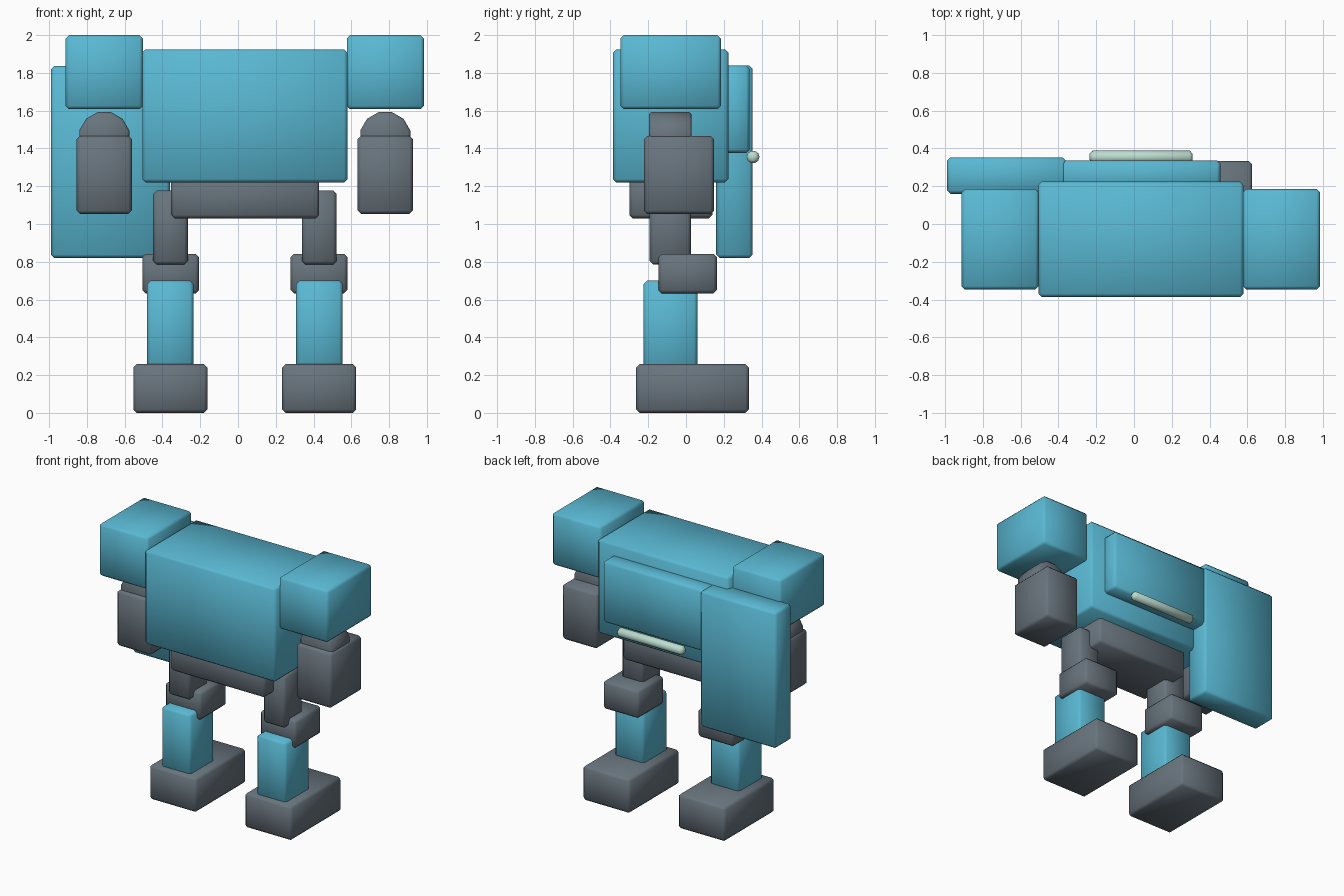
import bpy
import math

if "Cube" in bpy.data.objects:
    bpy.data.objects.remove(bpy.data.objects["Cube"])

CX = 0.036  # symmetry line of the body


def make_mat(name, rgb):
    m = bpy.data.materials.new(name)
    m.diffuse_color = (*rgb, 1)
    m.use_nodes = True
    m.node_tree.nodes["Principled BSDF"].inputs["Base Color"].default_value = m.diffuse_color
    return m


TEAL = make_mat("teal armour", (0.10, 0.48, 0.65))
GRAY = make_mat("slate gray", (0.14, 0.175, 0.205))
MINT = make_mat("pale mint", (0.50, 0.72, 0.62))


def finish(ob, name, mat, bevel):
    """Name, colour, chamfer and shade one part."""
    ob.name = name
    ob.data.materials.append(mat)
    b = ob.modifiers.new("chamfer", "BEVEL")
    b.width = bevel
    b.segments = 1
    b.limit_method = "ANGLE"
    b.angle_limit = math.radians(50)
    bpy.ops.object.modifier_apply(modifier=b.name)
    bpy.ops.object.shade_smooth_by_angle(angle=math.radians(50))


def box(name, mat, x, y, z, bevel=0.018):
    """Chamfered block from its x, y and z ranges."""
    spans = (x, y, z)
    bpy.ops.mesh.primitive_cube_add(size=1, location=[(a + b) / 2 for a, b in spans])
    ob = bpy.context.object
    ob.scale = [b - a for a, b in spans]
    bpy.ops.object.transform_apply(location=False, rotation=False, scale=True)
    finish(ob, name, mat, bevel)


def rod(name, mat, centre, radius, length, sides, rot, bevel):
    """Chamfered cylinder."""
    bpy.ops.mesh.primitive_cylinder_add(vertices=sides, radius=radius, depth=length,
                                        location=centre, rotation=rot)
    bpy.ops.object.transform_apply(location=False, rotation=True, scale=False)
    finish(bpy.context.object, name, mat, bevel)


# Body
box("torso", TEAL, (-0.507, 0.58), (-0.387, 0.224), (1.22, 1.925))
box("hip_block", GRAY, (-0.355, 0.43), (-0.30, 0.14), (1.03, 1.27))

# Back equipment
box("backpack", TEAL, (-0.385, 0.457), (0.18, 0.337), (1.377, 1.838))
box("side_shield", TEAL, (-0.99, -0.36), (0.16, 0.353), (0.82, 1.838))
rod("back_handle", MINT, (0.038, 0.355, 1.355), 0.034, 0.545, 10,
    (0, math.pi / 2, 0), 0.016)

# Mirrored limbs: part name, colour, distance from the centre line, y, z
LIMBS = [
    ("shoulder", TEAL, (0.54, 0.949), (-0.347, 0.185), (1.608, 2.0)),
    ("forearm", GRAY, (0.598, 0.89), (-0.222, 0.148), (1.053, 1.467)),
    ("thigh", GRAY, (0.302, 0.485), (-0.192, 0.026), (0.785, 1.178)),
    ("knee", GRAY, (0.243, 0.543), (-0.145, 0.163), (0.632, 0.842)),
    ("shin", TEAL, (0.272, 0.518), (-0.225, 0.061), (0.2, 0.70)),
    ("foot", GRAY, (0.198, 0.59), (-0.264, 0.333), (0.0, 0.258)),
]
for side, s in (("left", 1), ("right", -1)):
    for part, mat, d, y, z in LIMBS:
        x = sorted((CX + s * d[0], CX + s * d[1]))
        box(f"{side}_{part}", mat, x, y, z)
    # Round elbow joint, turned so a flat side faces up
    rod(f"{side}_elbow", GRAY, (CX + s * 0.744, -0.083, 1.46), 0.137, 0.226, 12,
        (math.pi / 2, math.radians(15), 0), 0.012)
